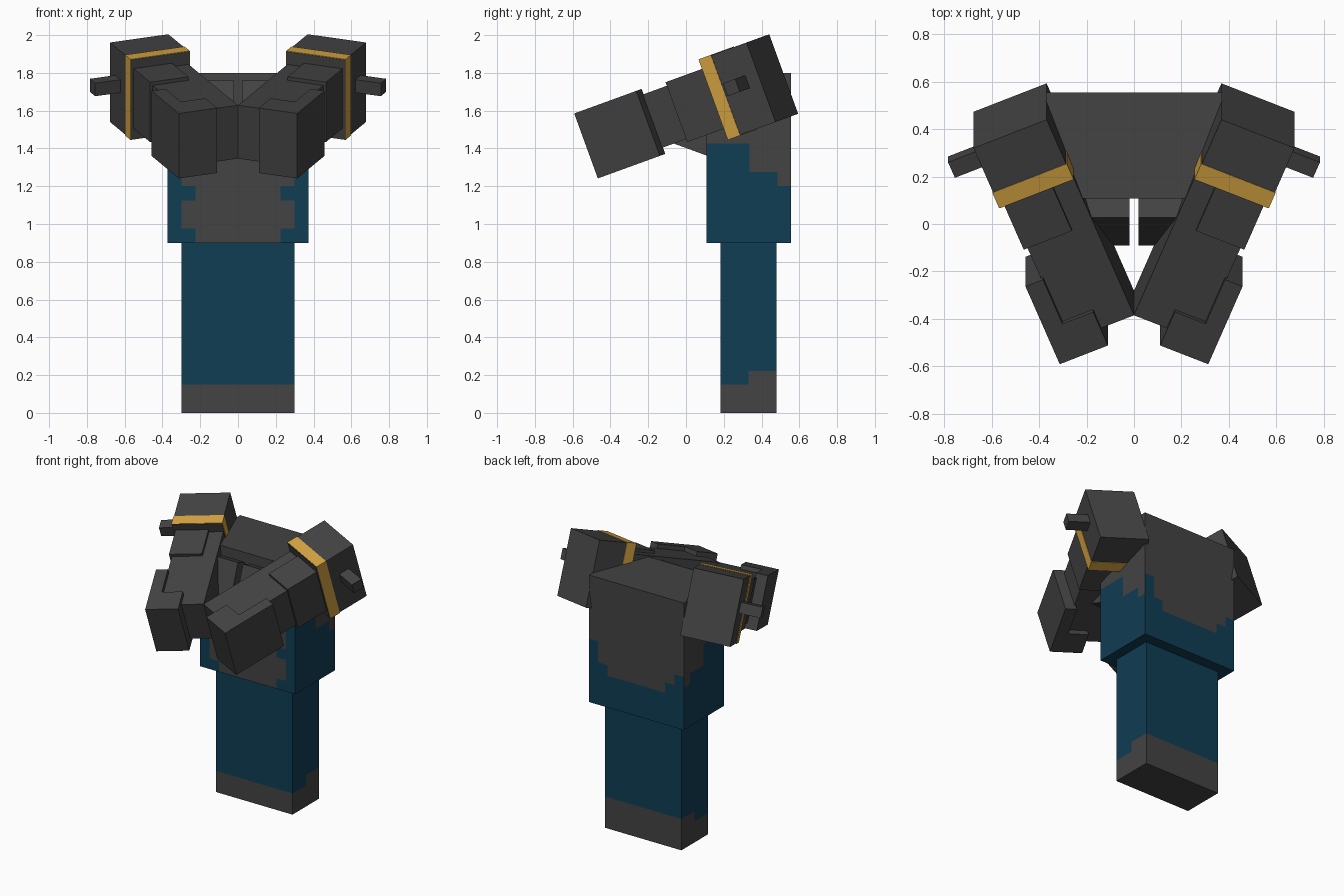
import bpy, bmesh, math
from mathutils import Matrix, Vector

cube = bpy.data.objects.get("Cube")
if cube:
    bpy.data.objects.remove(cube, do_unlink=True)


def material(name, rgb):
    m = bpy.data.materials.new(name)
    m.use_nodes = True
    m.diffuse_color = (*rgb, 1)
    m.node_tree.nodes["Principled BSDF"].inputs["Base Color"].default_value = (*rgb, 1)
    return m


GRAY = material("charcoal gray", (0.056, 0.056, 0.056))
BLUE = material("deep blue", (0.005, 0.047, 0.087))
GOLD = material("gold", (0.66, 0.37, 0.055))


def box(name, lo, hi, mats, matrix=Matrix(), cuts=((), (), ()), rule=None):
    """Box from corner lo to corner hi, cut along the axes, coloured by rule."""
    lo, hi = Vector(lo), Vector(hi)
    bm = bmesh.new()
    bmesh.ops.create_cube(bm, size=1)
    size = hi - lo
    for v in bm.verts:
        v.co = (lo + hi) / 2 + Vector(c * s for c, s in zip(v.co, size))
    for axis in range(3):
        normal = Vector((0, 0, 0))
        normal[axis] = 1
        for c in cuts[axis]:
            geom = bm.verts[:] + bm.edges[:] + bm.faces[:]
            bmesh.ops.bisect_plane(bm, geom=geom, plane_co=normal * c, plane_no=normal)
    bm.normal_update()
    if rule:
        for f in bm.faces:
            f.material_index = rule(f.calc_center_median(), f.normal)
    bm.transform(matrix)
    mesh = bpy.data.meshes.new(name)
    bm.to_mesh(mesh)
    bm.free()
    for m in mats:
        mesh.materials.append(m)
    obj = bpy.data.objects.new(name, mesh)
    bpy.context.collection.objects.link(obj)
    return obj


# Torso: blue lower part with a stepped gray edge
def torso_colour(c, n):
    if abs(n.z) > 0.5:
        return 0 if n.z > 0 else 1
    if n.y < -0.5:
        narrow = c.z < 0.975 or 1.125 < c.z < 1.2
        if abs(c.x) < (0.225 if narrow else 0.3):
            return 0
        return 1 if c.z < 1.425 else 0
    if n.y > 0.5:
        if abs(c.x) > 0.3:
            limit = 1.35 if c.x > 0 else 1.275
        else:
            limit = 1.2 if abs(c.x) > 0.225 else 1.125
    else:
        limit = 1.425 if c.y < 0.335 else 1.275 if c.y < 0.485 else 1.2
    return 1 if c.z < limit else 0


box("torso", (-0.372, 0.108, 0.9), (0.372, 0.555, 1.8), [GRAY, BLUE],
    cuts=((-0.3, -0.225, 0.225, 0.3), (0.335, 0.485),
          (0.975, 1.125, 1.2, 1.275, 1.35, 1.425)), rule=torso_colour)


# Legs: one blue block with a gray foot band, higher at the back
def leg_colour(c, n):
    if n.z < -0.5:
        return 0
    return 0 if c.z < (0.222 if c.y > 0.332 else 0.15) else 1


box("legs", (-0.3, 0.182, 0), (0.3, 0.48, 0.9), [GRAY, BLUE],
    cuts=((), (0.332,), (0.15, 0.222)), rule=leg_colour)

# Arm parts: (name, lo, hi, material) with x outward, y toward the shoulder, z up
ARM = [
    ("arm", (-0.075, 0.18, 1.362), (0.225, 0.95, 1.662), GRAY),
    ("fist_guard", (0.075, 0.107, 1.326), (0.295, 0.27, 1.692), GRAY),
    ("wrist_guard", (0.215, 0.27, 1.326), (0.295, 0.485, 1.692), GRAY),
    ("sleeve_plate", (0.02, 0.637, 1.345), (0.24, 0.88, 1.682), GRAY),
    ("shoulder_block", (-0.08, 0.865, 1.285), (0.254, 1.157, 1.733), GRAY),
    ("shoulder_band", (-0.083, 0.867, 1.282), (0.257, 0.942, 1.736), GOLD),
    ("shoulder_knob", (0.25, 1.01, 1.5), (0.4, 1.085, 1.573), GRAY),
]
PITCH, YAW = math.radians(20), math.radians(22.5)

for side, label in ((1, "left"), (-1, "right")):
    turn = Matrix.Rotation(PITCH, 4, 'X') @ Matrix.Rotation(-side * YAW, 4, 'Z')
    for name, lo, hi, mat in ARM:
        xs = sorted((side * lo[0], side * hi[0]))
        box(f"{label}_{name}", (xs[0], *lo[1:]), (xs[1], *hi[1:]), [mat], turn)
    # Tilted chest plate
    tilt = Matrix.Translation((0, -0.09, 1.435)) @ Matrix.Rotation(-PITCH, 4, 'X')
    xs = sorted((side * 0.02, side * 0.3))
    box(f"{label}_chest_plate", (xs[0], 0, 0), (xs[1], 0.25, 0.345), [GRAY], tilt)
